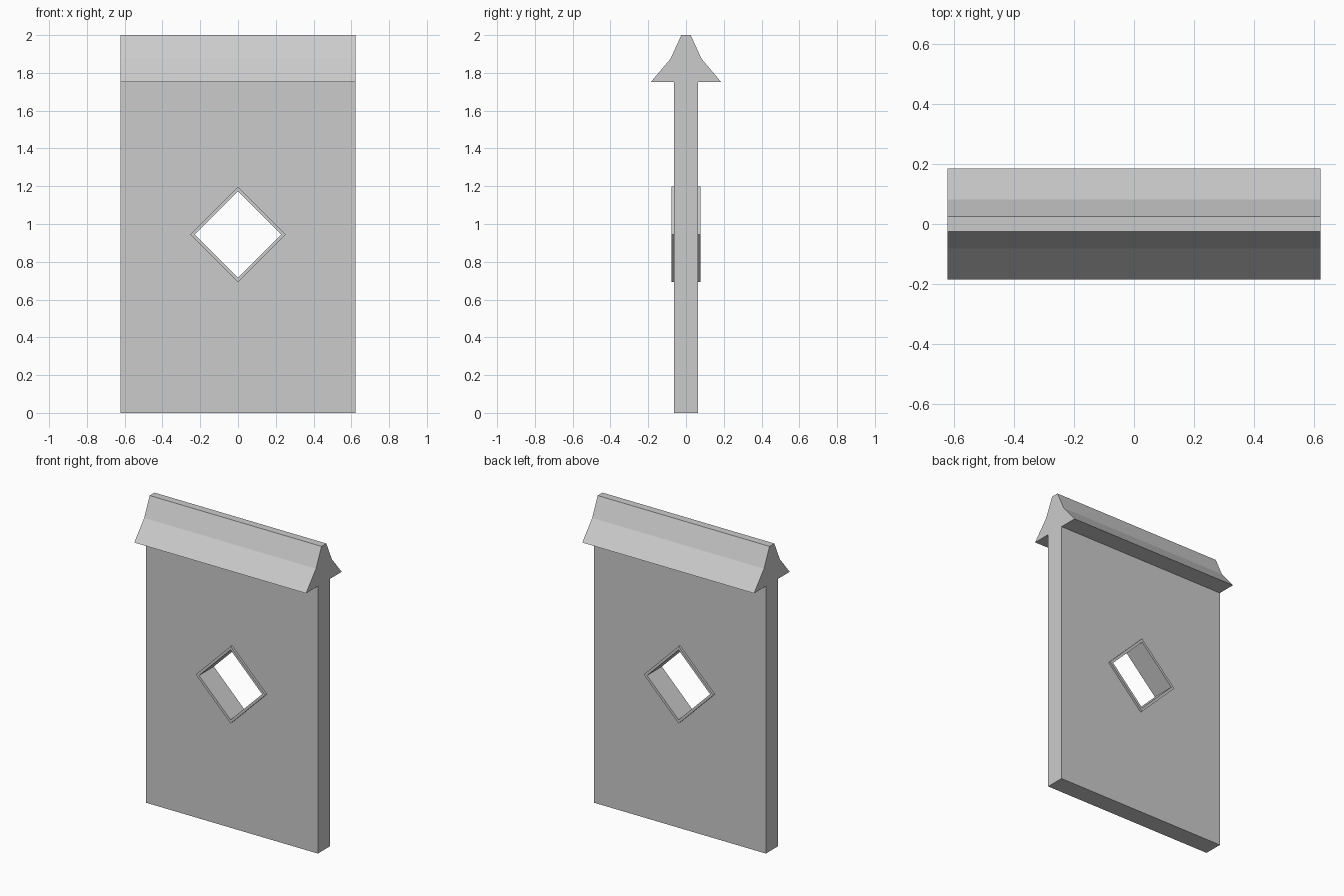
import bpy, bmesh
from mathutils import Vector

if "Cube" in bpy.data.objects:
    bpy.data.objects.remove(bpy.data.objects["Cube"])


def prism(name, points, axis):
    """Extrude a closed outline, given as 3D points, along an axis vector."""
    bm = bmesh.new()
    face = bm.faces.new([bm.verts.new(p) for p in points])
    out = bmesh.ops.extrude_face_region(bm, geom=[face], use_keep_orig=True)
    verts = [g for g in out["geom"] if isinstance(g, bmesh.types.BMVert)]
    bmesh.ops.translate(bm, verts=verts, vec=Vector(axis))
    bmesh.ops.recalc_face_normals(bm, faces=bm.faces)
    mesh = bpy.data.meshes.new(name)
    bm.to_mesh(mesh)
    bm.free()
    obj = bpy.data.objects.new(name, mesh)
    bpy.context.collection.objects.link(obj)
    return obj


def diamond(name, radius, half_depth):
    """Diamond prism running front to back through the wall."""
    z = 0.945
    pts = [(radius, -half_depth, z), (0, -half_depth, z + radius),
           (-radius, -half_depth, z), (0, -half_depth, z - radius)]
    return prism(name, pts, (0, 2 * half_depth, 0))


def cut(obj, cutter):
    mod = obj.modifiers.new("opening", 'BOOLEAN')
    mod.operation = 'DIFFERENCE'
    mod.solver = 'EXACT'
    mod.object = cutter
    bpy.context.view_layer.objects.active = obj
    bpy.ops.object.modifier_apply(modifier=mod.name)
    bpy.data.objects.remove(cutter)


# wall with flared coping: half profile (y, z) mirrored across the centre
HALF_WIDTH = 0.623
half = [(0.0625, 0), (0.0625, 1.753), (0.185, 1.753), (0.082, 1.875), (0.025, 2)]
profile = half + [(-y, z) for y, z in reversed(half)]
wall = prism("wall_with_coping", [(-HALF_WIDTH, y, z) for y, z in profile],
             (2 * HALF_WIDTH, 0, 0))
cut(wall, diamond("wall_cutter", 0.253, 0.3))

# diamond window frame standing slightly proud on both sides
frame = diamond("window_frame", 0.253, 0.077)
cut(frame, diamond("frame_cutter", 0.229, 0.3))
